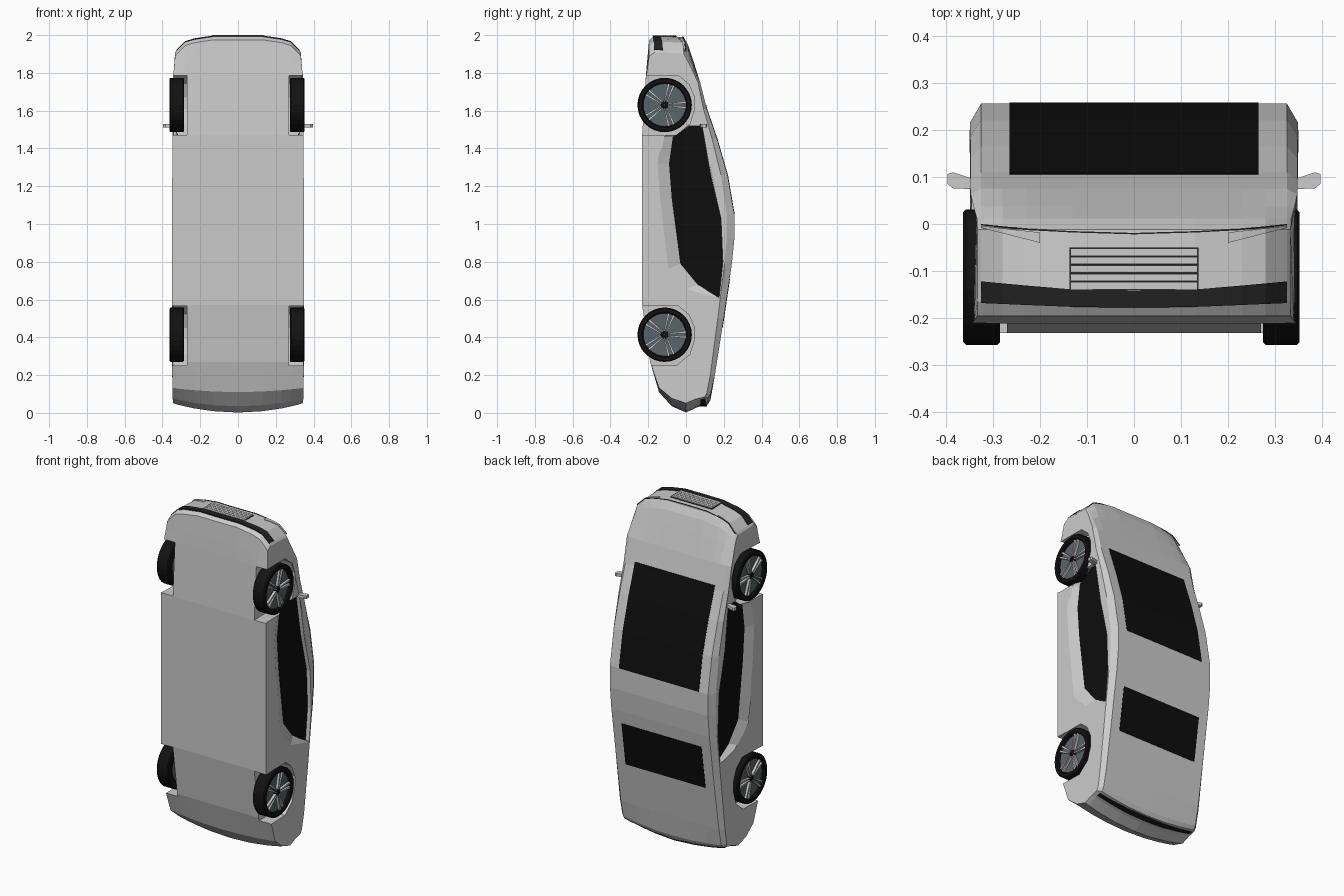
import bpy, bmesh, math
from mathutils import Vector, Matrix

if "Cube" in bpy.data.objects:
    bpy.data.objects.remove(bpy.data.objects["Cube"])

def mat(name, c):
    m = bpy.data.materials.new(name)
    m.diffuse_color = (*c, 1)
    m.use_nodes = True
    m.node_tree.nodes["Principled BSDF"].inputs["Base Color"].default_value = m.diffuse_color
    return m

BLACK = mat("black_glass", (0.004, 0.004, 0.004))
TYRE = mat("tyre_rubber", (0.006, 0.006, 0.006))
DARK = mat("dark_trim", (0.015, 0.015, 0.015))
SLATE = mat("wheel_dish", (0.1, 0.13, 0.14))

def make(name, verts, faces, material=None):
    me = bpy.data.meshes.new(name)
    bm = bmesh.new()
    vs = [bm.verts.new(v) for v in verts]
    for f in faces:
        bm.faces.new([vs[i] for i in f])
    bmesh.ops.recalc_face_normals(bm, faces=bm.faces)
    bm.to_mesh(me)
    bm.free()
    ob = bpy.data.objects.new(name, me)
    bpy.context.collection.objects.link(ob)
    if material:
        me.materials.append(material)
    return ob

def loft(name, rings, material=None, closed=False):
    """Join equal closed rings; cap the ends unless the loft itself is closed."""
    n, k = len(rings[0]), len(rings)
    faces = []
    for j in range(k if closed else k - 1):
        a, b = j * n, (j + 1) % k * n
        faces += [(a + i, a + (i + 1) % n, b + (i + 1) % n, b + i) for i in range(n)]
    if not closed:
        faces += [tuple(range(n)), tuple(range((k - 1) * n, k * n))]
    return make(name, [p for r in rings for p in r], faces, material)

def lerp(table, x):
    for (a, u), (b, v) in zip(table, table[1:]):
        if x <= b:
            return u + (v - u) * max(0, x - a) / (b - a)
    return table[-1][1]

def box(name, centre, size, material=None):
    c, s = Vector(centre), Vector(size) / 2
    rings = [[c + Vector((e * s.x, u * s.y, v * s.z)) for u, v in
              ((-1, -1), (1, -1), (1, 1), (-1, 1))] for e in (-1, 1)]
    return loft(name, rings, material)

# Side profile (y, z): roof line tail to nose, then underside nose to tail
ROOF = [(.117, .045), (.13, .07), (.153, .2), (.2, .5), (.243, .79), (.256, .92), (.256, 1.05),
        (.22, 1.26), (.165, 1.45), (.11, 1.61), (.075, 1.75), (.037, 1.87), (.012, 1.945), (-.012, 1.99)]
UNDER = [(-.165, 1.996), (-.195, 1.975), (-.205, 1.87), (-.212, 1.79), (-.232, 1.47), (-.232, .57),
         (-.19, .27), (-.143, .11), (-.075, .035), (0, .002), (.06, .03)]
FRONT_BOW = [(0, 0), (.13, 0), (.23, .015), (.28, .03), (.33, .08), (.36, .09)]

def bow(x, z):
    x = abs(x)
    if z > 1.75:
        return z - lerp(FRONT_BOW, x) * min(1, (z - 1.75) / .2)
    return z + .045 * (x / .33) ** 2 * max(0, 1 - z / .2)

def column(x):
    ring = []
    for y, z in ROOF + UNDER:
        px = x
        if abs(x) > .33:       # outermost column: chamfered roof edge, tapered nose
            y = y * .84 if y > 0 else y
            px = math.copysign(lerp([(0, .345), (.3, .35), (1.78, .347), (1.95, .333)], z), x)
        ring.append((px, y, bow(x, z)))
    return ring

half = [.13, .23, .28, .325, .35]
body = loft("body", [column(x) for x in [-h for h in reversed(half)] + [0] + half])

def cut(cutter):
    cutter.hide_render = True
    cutter.hide_viewport = True
    cutter.display_type = 'WIRE'
    m = body.modifiers.new("cut", 'BOOLEAN')
    m.object = cutter
    m.operation = 'DIFFERENCE'
    m.solver = 'EXACT'

# Wheel arches and scooped side windows
ARCH = [(-.3, -.158), (-.05, -.158), (.02, -.1), (.045, -.02), (.045, .04), (.015, .11), (-.04, .155), (-.3, .155)]
WINDOW = [(-.07, 1.46), (.02, 1.52), (.085, 1.52), (.13, 1.26), (.185, 1.03), (.195, .8),
          (.175, .61), (.06, .68), (-.03, .79), (-.075, 1.13), (-.09, 1.32)]
for s, side in ((1, "right"), (-1, "left")):
    for zc in (1.63, .41):
        cut(loft("arch_cutter", [[(s * x, y, zc + z) for y, z in ARCH] for x in (.27, .45)]))
    def flare(k):
        return [(y - k * (.07 if y < .07 else 0), z + k * (-.03 if z < .85 and y < .07 else 0))
                for y, z in WINDOW]
    cut(loft("window_cutter", [[(s * x, y, z) for y, z in flare(k)]
                               for x, k in ((.322, 0), (.352, 1), (.38, 1.9))]))
    loft(side + "_side_window", [[(s * x, y, z) for y, z in WINDOW] for x in (.318, .325)], BLACK)

# Windscreen and rear window follow the roof line
def roof_glass(name, z0, z1):
    zs = [z0] + [z for _, z in ROOF if z0 < z < z1] + [z1]
    table = [(z, y) for y, z in ROOF]
    outer = [(lerp(table, z) + .002, z) for z in zs]
    inner = [(y - .008, z) for y, z in reversed(outer)]
    loft(name, [[(x, y, z) for y, z in outer + inner] for x in (-.265, .265)], BLACK)

roof_glass("windscreen", 1.05, 1.63)
roof_glass("rear_window", .45, .71)

# Trim that wraps the curved nose and tail
def wrap(name, xs, top, bottom, z, lift, material=None):
    rings = []
    for x in xs:
        t, b, zz = lerp(top, abs(x)), lerp(bottom, abs(x)), bow(x, z)
        rings.append([(x, y, zz + d) for y, d in ((t, lift), (b, lift), (b, -lift), (t, -lift))])
    loft(name, rings, material)

XS = [-.325, -.28, -.23, -.13, 0, .13, .23, .28, .325]
wrap("front_intake", XS, [(0, -.141), (.14, -.139), (.325, -.122)],
     [(0, -.178), (.14, -.176), (.325, -.168)], 1.995, .003, DARK)
wrap("bonnet_gap", XS, [(0, -.019), (.2, -.013), (.325, 0)],
     [(0, -.022), (.2, -.016), (.325, -.003)], 1.991, .002, DARK)
wrap("tail_strip", XS, [(0, .112), (.325, .1)], [(0, .072), (.325, .078)], .038, .004, DARK)
for s, side in ((1, "right"), (-1, "left")):
    wrap(side + "_headlight", [s * x for x in (.2, .23, .28, .325)],
         [(.2, -.018), (.325, -.004)], [(.2, -.04), (.325, -.008)], 1.992, .003)
box("grille_back", (0, -.095, 1.993), (.274, .09, .006), DARK)
for i in range(5):
    box("grille_slat", (0, -.06 - i * .0178, 1.996), (.27, .015, .008))

# Door mirrors
for s, side in ((1, "right"), (-1, "left")):
    loft(side + "_mirror", [[(s * x, y0, 1.512), (s * x, y1, 1.512), (s * x, y1, 1.53), (s * x, y0, 1.53)]
                            for x, y0, y1 in ((.325, .08, .095), (.343, .074, .096), (.385, .076, .11), (.396, .085, .106))])

# Wheels: lathed about x, outer face at local x = 0, pointing to +x
def lathe(name, profile, material, place, n=32):
    rings = [[place @ Vector((x, r * math.cos(a), r * math.sin(a))) for x, r in profile]
             for a in (2 * math.pi * i / n for i in range(n))]
    return loft(name, rings, material, closed=True)

def wheel(name, s, face, zc):
    place = Matrix.Translation((face, -.113, zc)) @ Matrix.Diagonal((s, 1, 1, 1))
    lathe(name + "_tyre", [(-.078, .1), (-.078, .138), (-.072, .144), (-.006, .144), (0, .138),
                           (0, .12), (-.006, .114), (-.03, .112)], TYRE, place)
    lathe(name + "_dish", [(-.074, .004), (-.074, .112), (-.018, .116), (-.022, .004)], SLATE, place)
    lathe(name + "_hub", [(-.03, .002), (-.03, .022), (-.008, .02), (-.005, .002)], TYRE, place, 16)
    for i in range(5):
        turn = place @ Matrix.Rotation(2 * math.pi * i / 5, 4, 'X')
        for d in (-1, 1):
            rings = [[turn @ Vector((x, r, d * c + w)) for x, w in
                      ((-.025, -h), (-.006, -h), (-.006, h), (-.025, h))]
                     for r, c, h in ((.018, .006, .003), (.115, .014, .006))]
            loft(name + "_spoke", rings)

for zc, end in ((1.63, "front"), (.414, "rear")):
    wheel(end + "_right_wheel", 1, .352, zc)
    wheel(end + "_left_wheel", -1, -.363, zc)
